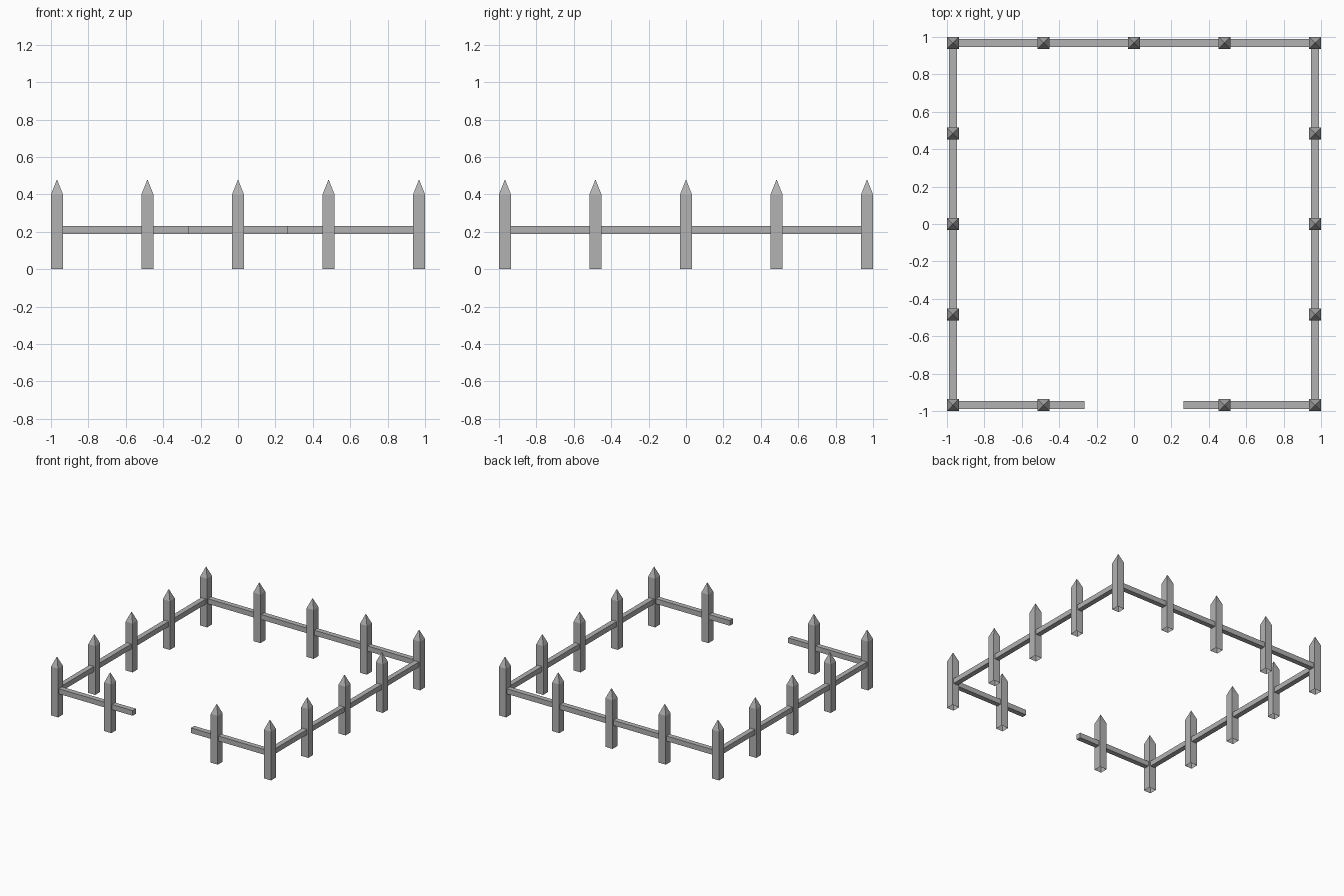
import bpy
import bmesh

cube = bpy.data.objects.get("Cube")
if cube:
    bpy.data.objects.remove(cube, do_unlink=True)

EDGE = 0.968        # centre line of the fence
STEP = EDGE / 2     # post spacing
HALF = 0.032        # half width of a post
SHOULDER, TIP = 0.4, 0.48
RAIL_Z, RAIL_SIZE = 0.21, 0.042
GATE = 0.265        # half width of the front opening

grey = bpy.data.materials.new("weathered grey")
grey.use_nodes = True
colour = (0.45, 0.45, 0.45, 1)
grey.diffuse_color = colour
grey.node_tree.nodes["Principled BSDF"].inputs["Base Color"].default_value = colour


def add_object(name, mesh, location):
    obj = bpy.data.objects.new(name, mesh)
    obj.location = location
    bpy.context.collection.objects.link(obj)


# Square post, open underneath, with a pyramid point
def post_mesh():
    bm = bmesh.new()
    corners = [(-HALF, -HALF), (HALF, -HALF), (HALF, HALF), (-HALF, HALF)]
    low = [bm.verts.new((x, y, 0)) for x, y in corners]
    high = [bm.verts.new((x, y, SHOULDER)) for x, y in corners]
    tip = bm.verts.new((0, 0, TIP))
    for i in range(4):
        j = (i + 1) % 4
        bm.faces.new((low[i], low[j], high[j], high[i]))
        bm.faces.new((high[i], high[j], tip))
    mesh = bpy.data.meshes.new("post")
    bm.to_mesh(mesh)
    bm.free()
    mesh.materials.append(grey)
    return mesh


# Square rail between two points on the ground plan
def add_rail(name, start, end):
    size = [abs(b - a) or RAIL_SIZE for a, b in zip(start, end)] + [RAIL_SIZE]
    bm = bmesh.new()
    bmesh.ops.create_cube(bm, size=1)
    bmesh.ops.scale(bm, vec=size, verts=bm.verts)
    mesh = bpy.data.meshes.new(name)
    bm.to_mesh(mesh)
    bm.free()
    mesh.materials.append(grey)
    middle = [(a + b) / 2 for a, b in zip(start, end)]
    add_object(name, mesh, (*middle, RAIL_Z))


# Posts around the perimeter, leaving out the gate post position
post = post_mesh()
for i in range(-2, 3):
    for j in range(-2, 3):
        on_edge = abs(i) == 2 or abs(j) == 2
        if on_edge and (i, j) != (0, -2):
            add_object("post", post, (i * STEP, j * STEP, 0))

# Rails
add_rail("back_rail", (-EDGE, EDGE), (EDGE, EDGE))
for side, s in (("left", 1), ("right", -1)):
    add_rail(side + "_rail", (s * EDGE, -EDGE), (s * EDGE, EDGE))
    add_rail("front_" + side + "_rail", (s * GATE, -EDGE), (s * EDGE, -EDGE))
